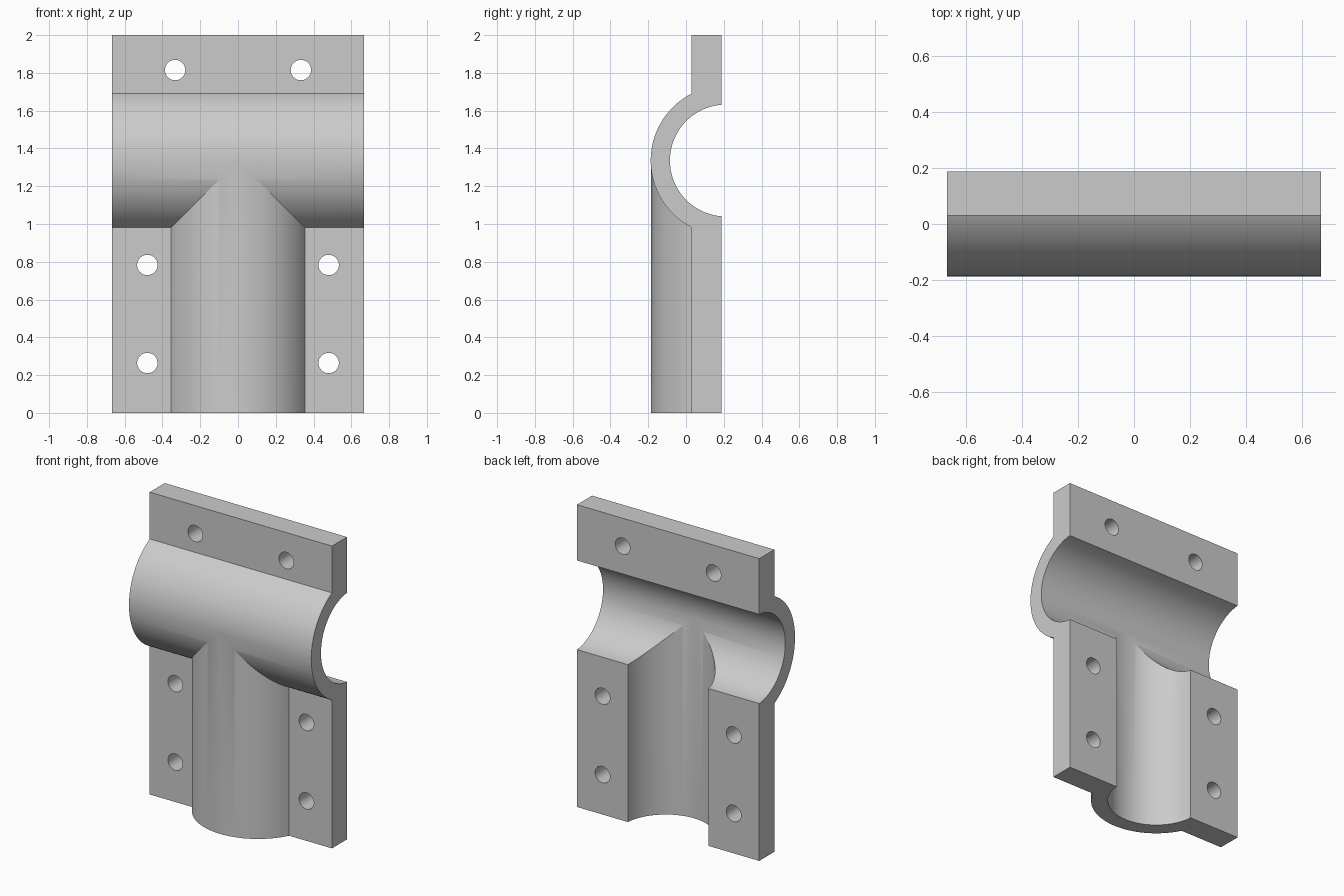
import bpy, bmesh, math
from mathutils import Vector

cube = bpy.data.objects.get("Cube")
if cube:
    bpy.data.objects.remove(cube, do_unlink=True)

HALF_W, BACK, PLATE_Y = 0.667, 0.187, 0.03
AXIS_Y, AXIS_Z = 0.211, 1.336      # tube centre lines
OUTER, INNER = 0.398, 0.296

grey = bpy.data.materials.new("light grey")
grey.use_nodes = True
color = (0.6, 0.6, 0.6, 1)
grey.diffuse_color = color
grey.node_tree.nodes["Principled BSDF"].inputs["Base Color"].default_value = color


def extrude(name, outline, offset):
    """Solid from a flat outline swept along an offset."""
    bm = bmesh.new()
    face = bm.faces.new([bm.verts.new(p) for p in outline])
    out = bmesh.ops.extrude_face_region(bm, geom=[face])["geom"]
    bmesh.ops.translate(bm, vec=offset, verts=[v for v in out if isinstance(v, bmesh.types.BMVert)])
    bmesh.ops.recalc_face_normals(bm, faces=bm.faces)
    mesh = bpy.data.meshes.new(name)
    bm.to_mesh(mesh)
    bm.free()
    mesh.materials.append(grey)
    obj = bpy.data.objects.new(name, mesh)
    bpy.context.collection.objects.link(obj)
    return obj


def arc(radius, start, end, n):
    return [(radius * math.cos(start + (end - start) * i / n),
             radius * math.sin(start + (end - start) * i / n)) for i in range(n + 1)]


def combine(target, tool, operation):
    mod = target.modifiers.new(operation, 'BOOLEAN')
    mod.operation, mod.solver, mod.object = operation, 'EXACT', tool
    bpy.context.view_layer.objects.active = target
    bpy.ops.object.modifier_apply(modifier=mod.name)
    bpy.data.objects.remove(tool, do_unlink=True)


# Flange plate and crosswise half tube, as one side profile
a = math.acos((AXIS_Y - PLATE_Y) / OUTER)
bulge = arc(OUTER, math.pi - a, math.pi + a, 64)
side = [(BACK, 0), (BACK, 2), (PLATE_Y, 2)]
side += [(AXIS_Y + c, AXIS_Z + s) for c, s in bulge]
side += [(PLATE_Y, 0)]
clamp = extrude("tee_clamp_half", [(-HALF_W, y, z) for y, z in side], Vector((2 * HALF_W, 0, 0)))

# Upright half tube, left long at the foot and trimmed flush
R = OUTER - 0.0007
b = math.acos((AXIS_Y - PLATE_Y - 0.06) / R)
stem = [(s, AXIS_Y + c, -0.1) for c, s in arc(R, math.pi - b, math.pi + b, 64)]
combine(clamp, extrude("stem", stem, Vector((0, 0, AXIS_Z + 0.1))), 'UNION')
foot = [(-1, -1, -0.5), (1, -1, -0.5), (1, 1, -0.5), (-1, 1, -0.5)]
combine(clamp, extrude("foot_trim", foot, Vector((0, 0, 0.5))), 'DIFFERENCE')

# Pipe channels
ring = arc(INNER, 0, 2 * math.pi, 96)[:-1]
combine(clamp, extrude("cross_bore", [(-1, AXIS_Y + c, AXIS_Z + s) for c, s in ring],
                       Vector((2, 0, 0))), 'DIFFERENCE')
ring = arc(INNER - 0.0007, 0, 2 * math.pi, 96)[:-1]
combine(clamp, extrude("stem_bore", [(s, AXIS_Y + c, -0.2) for c, s in ring],
                       Vector((0, 0, AXIS_Z + 0.2))), 'DIFFERENCE')

# Bolt holes, mirrored left and right
bolt = arc(0.054, 0, 2 * math.pi, 40)[:-1]
for x, z in ((0.333, 1.815), (0.48, 0.783), (0.48, 0.264)):
    for sign in (-1, 1):
        hole = [(sign * x + c, -0.05, z + s) for c, s in bolt]
        combine(clamp, extrude("bolt_hole", hole, Vector((0, 0.4, 0))), 'DIFFERENCE')

# Smooth curved walls, sharp edges kept
bpy.ops.object.select_all(action='DESELECT')
clamp.select_set(True)
bpy.context.view_layer.objects.active = clamp
bpy.ops.object.shade_smooth_by_angle(angle=math.radians(20))
